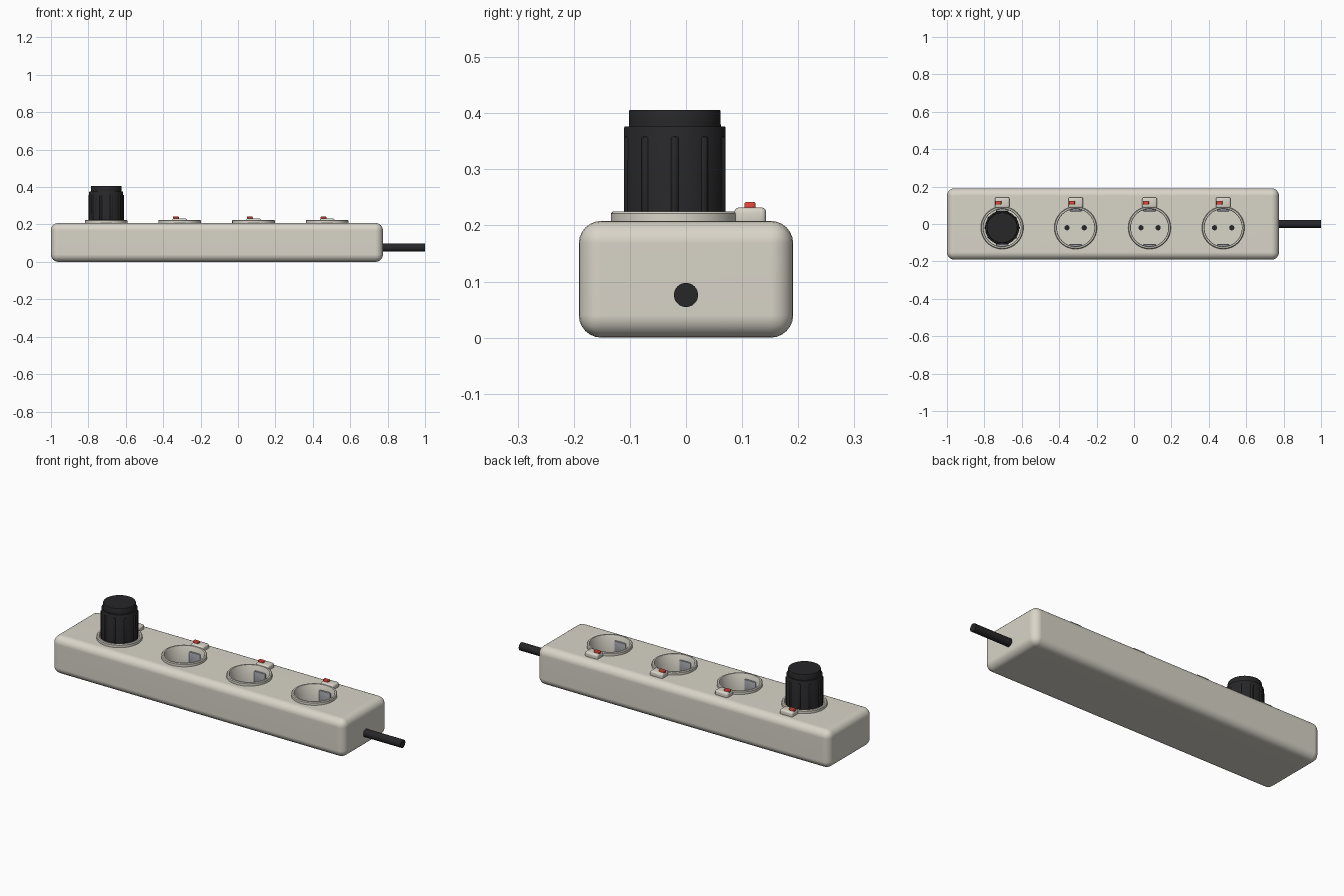
import bpy, bmesh, math
from mathutils import Matrix

if "Cube" in bpy.data.objects:
    bpy.data.objects.remove(bpy.data.objects["Cube"])

def mat(name, c):
    m = bpy.data.materials.new(name)
    m.diffuse_color = (*c, 1)
    m.use_nodes = True
    m.node_tree.nodes["Principled BSDF"].inputs["Base Color"].default_value = m.diffuse_color
    return m

CREAM = mat("cream_plastic", (0.69, 0.66, 0.58))
BLACK = mat("black_rubber", (0.02, 0.02, 0.022))
RED = mat("red_plastic", (0.75, 0.06, 0.04))
METAL = mat("metal", (0.36, 0.37, 0.4))

def finish(name, bm, material):
    bmesh.ops.recalc_face_normals(bm, faces=bm.faces)
    me = bpy.data.meshes.new(name)
    bm.to_mesh(me)
    bm.free()
    ob = bpy.data.objects.new(name, me)
    bpy.context.collection.objects.link(ob)
    if material:
        me.materials.append(material)
    return ob

def smooth(ob):
    bpy.ops.object.select_all(action='DESELECT')
    ob.select_set(True)
    bpy.context.view_layer.objects.active = ob
    bpy.ops.object.shade_smooth_by_angle(angle=math.radians(35))
    return ob

def box(name, lo, hi, material, bevel=0, segs=3):
    bm = bmesh.new()
    bmesh.ops.create_cube(bm, size=1)
    for v in bm.verts:
        for i in range(3):
            v.co[i] = lo[i] + (v.co[i] + 0.5) * (hi[i] - lo[i])
    if bevel:
        bmesh.ops.bevel(bm, geom=bm.edges[:], offset=bevel, segments=segs,
                        profile=0.5, affect='EDGES')
    return smooth(finish(name, bm, material))

def lathe(name, profile, x, y, material, steps=64):
    # profile of (radius, z) points spun around a vertical axis
    bm = bmesh.new()
    vs = [bm.verts.new((r, 0, z)) for r, z in profile]
    es = [bm.edges.new(p) for p in zip(vs, vs[1:])]
    bmesh.ops.spin(bm, geom=vs + es, axis=(0, 0, 1), cent=(0, 0, 0),
                   angle=2 * math.pi, steps=steps)
    bmesh.ops.remove_doubles(bm, verts=bm.verts, dist=1e-5)
    bmesh.ops.translate(bm, verts=bm.verts, vec=(x, y, 0))
    return smooth(finish(name, bm, material))

SOCKETS = [-0.705, -0.312, 0.083, 0.477]
Y = -0.02
TOP, RIM, FLOOR = 0.208, 0.225, 0.12

# Housing with a round pocket for every socket
housing = box("housing", (-1, -0.191, 0), (0.775, 0.191, TOP), CREAM, 0.04, 6)
bm = bmesh.new()
for x in SOCKETS:
    bmesh.ops.create_cone(bm, cap_ends=True, segments=64, radius1=0.105, radius2=0.105,
                          depth=0.2, matrix=Matrix.Translation((x, Y, FLOOR + 0.09)))
cutter = finish("pocket_cutter", bm, None)
cutter.hide_render = True
mod = housing.modifiers.new("pockets", 'BOOLEAN')
mod.object, mod.operation, mod.solver = cutter, 'DIFFERENCE', 'EXACT'
bpy.context.view_layer.objects.active = housing
bpy.ops.object.modifier_apply(modifier="pockets")
bpy.data.objects.remove(cutter)
smooth(housing)
wn = housing.modifiers.new("normals", 'WEIGHTED_NORMAL')
wn.keep_sharp = True

for i, x in enumerate(SOCKETS, 1):
    # Socket cup: rim, inner wall and floor
    lathe(f"socket_{i}", [(0.104, TOP - 0.004), (0.114, TOP - 0.004), (0.114, RIM - 0.004),
                          (0.110, RIM), (0.102, RIM), (0.100, RIM - 0.003),
                          (0.100, FLOOR), (0, FLOOR)], x, Y, CREAM)
    # Earth clips on the front and back walls
    for side, s in (("front", -1), ("back", 1)):
        y0, y1 = sorted((Y + s * 0.088, Y + s * 0.1))
        box(f"earth_clip_{side}_{i}", (x - 0.034, y0, FLOOR), (x + 0.034, y1, 0.195), METAL, 0.003, 2)
    # Pin holes
    for side, s in (("left", -1), ("right", 1)):
        lathe(f"pin_hole_{side}_{i}", [(0.014, FLOOR), (0.014, FLOOR + 0.001), (0, FLOOR + 0.001)],
              x + s * 0.046, Y, BLACK, 24)
    # Switch base and red rocker
    box(f"switch_base_{i}", (x - 0.039, 0.086, TOP - 0.01), (x + 0.039, 0.143, 0.232), CREAM, 0.009)
    box(f"switch_button_{i}", (x - 0.036, 0.104, 0.222), (x - 0.004, 0.124, 0.242), RED, 0.004)

# Plug in the first socket
px = SOCKETS[0]
lathe("plug_body", [(0, FLOOR + 0.002), (0.091, FLOOR + 0.002), (0.0905, 0.374), (0.0895, 0.376),
                    (0.082, 0.376), (0.0815, 0.404), (0.0805, 0.406), (0, 0.406)], px, Y, BLACK)
# Grip ribs around the plug
bm = bmesh.new()
for k in range(10):
    a = k * math.tau / 10
    ret = bmesh.ops.create_cone(bm, cap_ends=True, segments=16, radius1=0.0075, radius2=0.0075, depth=0.147,
                                matrix=Matrix.Translation((px + 0.0875 * math.cos(a), Y + 0.0875 * math.sin(a), 0.2845)))
    rim = {e for v in ret["verts"] for e in v.link_edges if abs(e.verts[0].co.z - e.verts[1].co.z) < 1e-4}
    bmesh.ops.bevel(bm, geom=list(rim), offset=0.003, segments=2, profile=0.5, affect='EDGES')
smooth(finish("plug_ribs", bm, BLACK))

# Cable leaving the right end
bm = bmesh.new()
bmesh.ops.create_cone(bm, cap_ends=True, segments=32, radius1=0.0215, radius2=0.0215, depth=0.26,
                      matrix=Matrix.Translation((0.87, 0, 0.076)) @ Matrix.Rotation(math.pi / 2, 4, 'Y'))
smooth(finish("cable", bm, BLACK))
